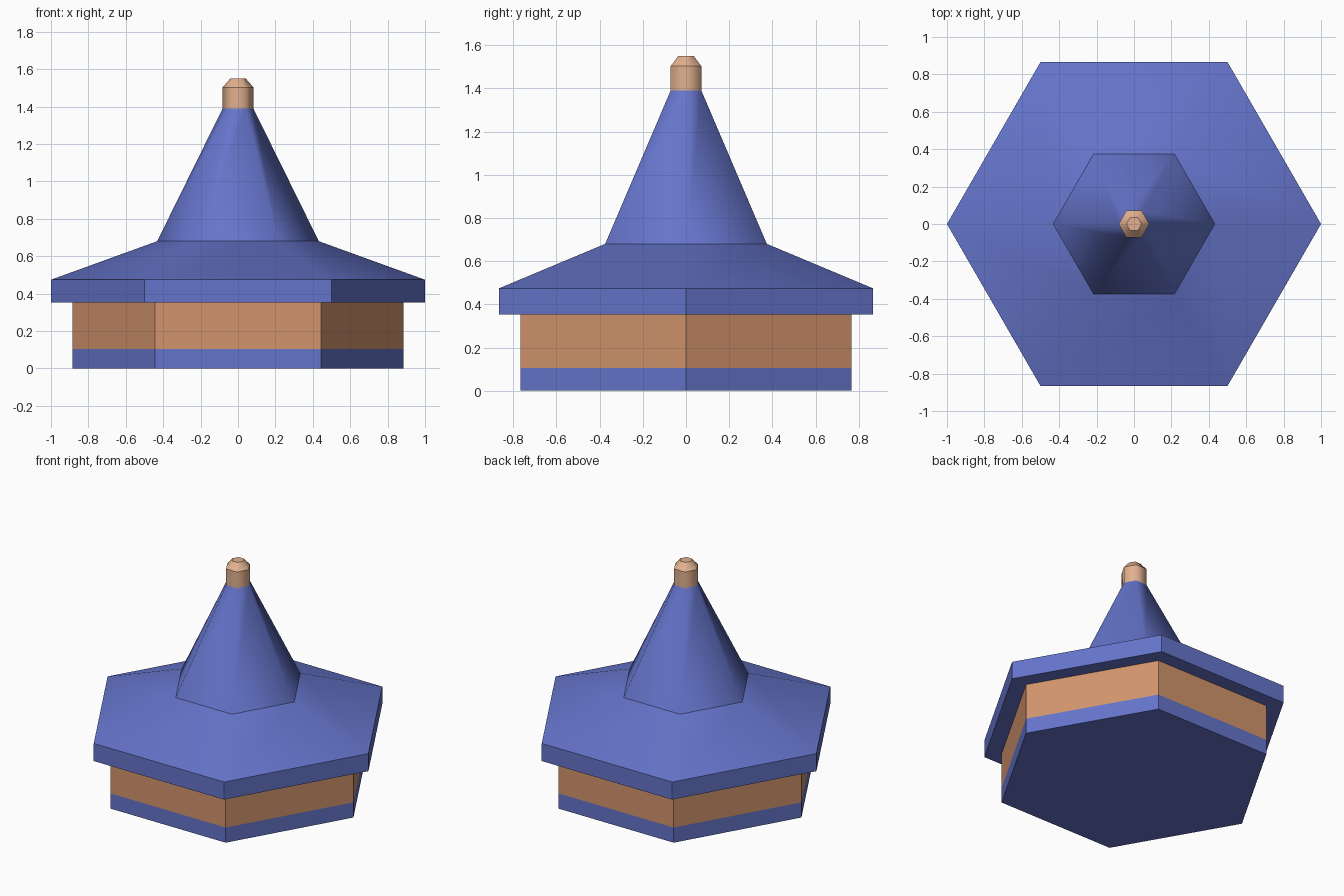
import bpy, bmesh, math

if "Cube" in bpy.data.objects:
    bpy.data.objects.remove(bpy.data.objects["Cube"])

SIDES = 6


def material(name, r, g, b):
    lin = [((c / 255 + 0.055) / 1.055) ** 2.4 for c in (r, g, b)]
    m = bpy.data.materials.new(name)
    m.diffuse_color = (*lin, 1)
    m.use_nodes = True
    m.node_tree.nodes["Principled BSDF"].inputs["Base Color"].default_value = m.diffuse_color
    return m


blue = material("blue roof", 101, 116, 202)
brown = material("brown wall", 210, 148, 109)
tan = material("light tan", 226, 176, 143)


def hex_turn(name, profile, mats, mat_rule=lambda z: 0, smooth_rule=lambda z: False):
    """Six-sided lathe of (radius, z) rings, capped at both ends."""
    bm = bmesh.new()
    rings = []
    for r, z in profile:
        rings.append([bm.verts.new((r * math.cos(i * math.tau / SIDES),
                                    r * math.sin(i * math.tau / SIDES), z))
                      for i in range(SIDES)])
    bm.faces.new(rings[0][::-1])
    bm.faces.new(rings[-1])
    for lo, hi in zip(rings, rings[1:]):
        for i in range(SIDES):
            j = (i + 1) % SIDES
            f = bm.faces.new((lo[i], lo[j], hi[j], hi[i]))
            f.smooth = smooth_rule(f.calc_center_median().z)
    for f in bm.faces:
        f.material_index = mat_rule(f.calc_center_median().z)
    # every ring stays crisp, only the corners between side faces may blend
    for e in bm.edges:
        level = abs(e.verts[0].co.z - e.verts[1].co.z) < 1e-6
        e.smooth = not level and all(f.smooth for f in e.link_faces)
    bmesh.ops.recalc_face_normals(bm, faces=bm.faces)
    me = bpy.data.meshes.new(name)
    bm.to_mesh(me)
    bm.free()
    for m in mats:
        me.materials.append(m)
    ob = bpy.data.objects.new(name, me)
    bpy.context.collection.objects.link(ob)
    return ob


# wall with a blue plinth band at the foot
hex_turn("wall", [(0.885, 0), (0.885, 0.105), (0.885, 0.352)], [blue, brown],
         mat_rule=lambda z: 0 if z < 0.105 else 1)

# eave band, shallow skirt and steep spire
hex_turn("roof", [(1.0, 0.352), (1.0, 0.474), (0.432, 0.68), (0.082, 1.39)], [blue],
         smooth_rule=lambda z: z > 0.48)

# peg on the tip with a bevelled top
hex_turn("finial", [(0.082, 1.39), (0.082, 1.503), (0.041, 1.55)], [tan],
         smooth_rule=lambda z: True)
